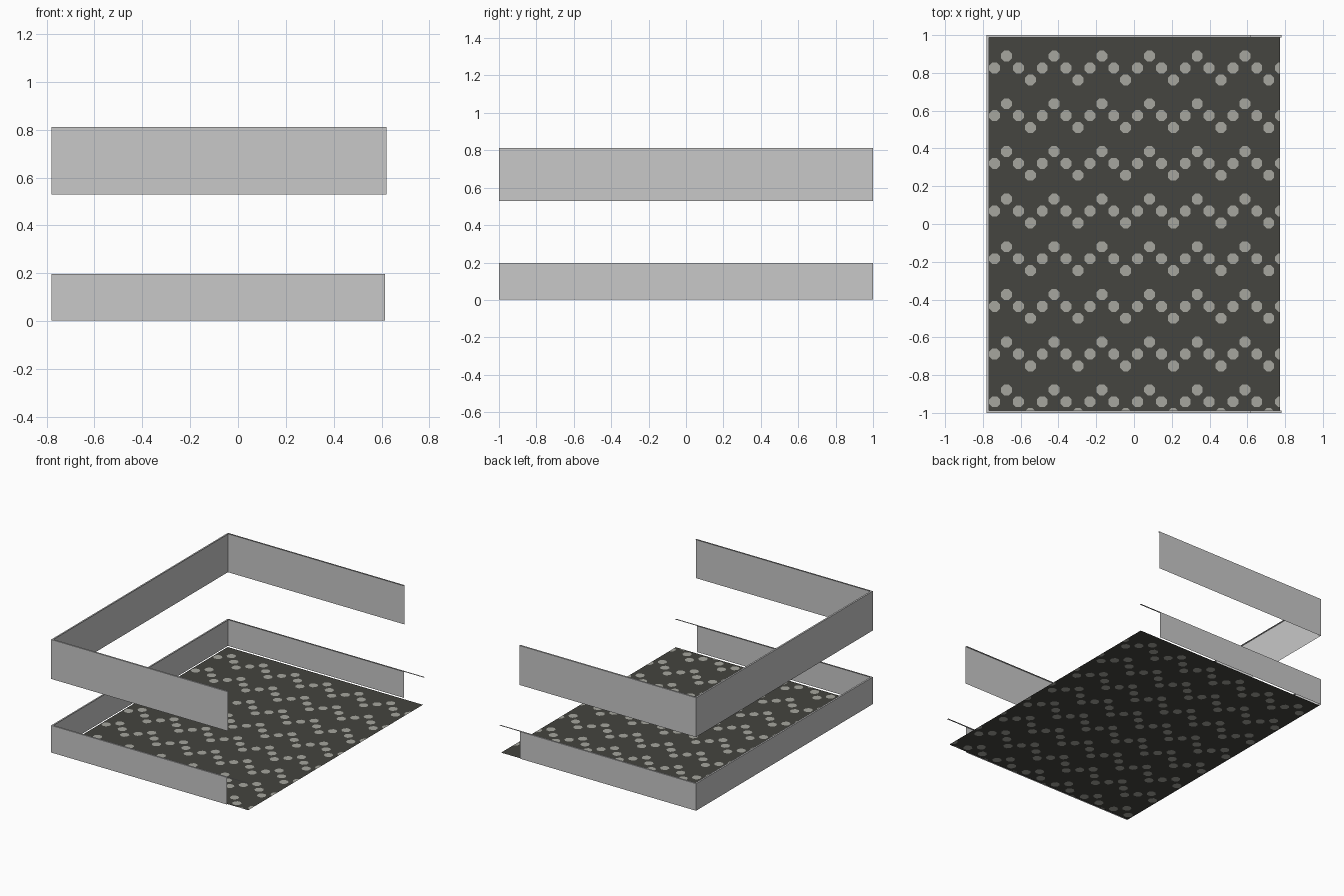
import bpy, bmesh, math
from mathutils import Vector

if "Cube" in bpy.data.objects:
    bpy.data.objects.remove(bpy.data.objects["Cube"])


def material(name, rgb):
    m = bpy.data.materials.new(name)
    m.diffuse_color = (*rgb, 1)
    m.use_nodes = True
    m.node_tree.nodes["Principled BSDF"].inputs["Base Color"].default_value = m.diffuse_color
    return m


GREY = material("wall grey", (0.58, 0.58, 0.58))
DARK = material("floor dark", (0.058, 0.058, 0.050))
DOT = material("dot light grey", (0.38, 0.38, 0.345))


def finish(name, bm, mats):
    bmesh.ops.remove_doubles(bm, verts=bm.verts, dist=0.0002)
    me = bpy.data.meshes.new(name)
    bm.to_mesh(me)
    bm.free()
    for m in mats:
        me.materials.append(m)
    ob = bpy.data.objects.new(name, me)
    bpy.context.collection.objects.link(ob)
    return ob


def face(bm, pts, mat=0):
    f = bm.faces.new([bm.verts.new(p) for p in pts])
    f.material_index = mat


X, Y, T = 0.78, 1.0, 0.012


def wall_band(name, z0, z1, x_end, cap_end):
    """Three thin wall sheets, open to the right, with a narrow inward top ledge."""
    bm = bmesh.new()
    path = [(x_end, Y), (-X, Y), (-X, -Y), (x_end, -Y)]
    for a, b in zip(path, path[1:]):
        face(bm, [(*a, z0), (*b, z0), (*b, z1), (*a, z1)])
    outer = [(cap_end, Y), (-X, Y), (-X, -Y), (cap_end, -Y)]
    inner = [(cap_end, Y - T), (-X + T, Y - T), (-X + T, -Y + T), (cap_end, -Y + T)]
    for i in range(3):
        face(bm, [(*outer[i], z1), (*outer[i + 1], z1),
                  (*inner[i + 1], z1), (*inner[i], z1)])
    return finish(name, bm, [GREY])


wall_band("lower_wall", 0.003, 0.197, 0.615, X)
wall_band("upper_wall", 0.53, 0.812, 0.62, 0.62)

# Floor sheet: small square cells, those on the zigzag hold an octagonal dot
S, R = 0.0631, 0.0312
H = S / 2
bm = bmesh.new()
for k in range(-2, 25):
    for m in range(-2, 31):
        c = Vector((-0.675 + S * k, 0.889 - S * m, 0))
        corner = [c + Vector((sx * H, sy * H, 0))
                  for sx, sy in ((1, 1), (-1, 1), (-1, -1), (1, -1))]
        if m % 4 != (0, 1, 2, 1)[k % 4]:
            face(bm, corner)
            continue
        ring = [c + Vector((R * math.cos(a), R * math.sin(a), 0))
                for a in (math.radians(22.5 + 45 * i) for i in range(8))]
        face(bm, ring, 1)
        for i in range(4):
            p, q, r = ring[2 * i], ring[2 * i + 1], ring[(2 * i + 2) % 8]
            face(bm, [corner[i], q, p])
            face(bm, [corner[i], corner[(i + 1) % 4], r, q])
# Trim to the floor outline
for co, no in (((-0.774, 0, 0), (-1, 0, 0)), ((0.772, 0, 0), (1, 0, 0)),
               ((0, -0.987, 0), (0, -1, 0)), ((0, 0.989, 0), (0, 1, 0))):
    bmesh.ops.bisect_plane(bm, geom=bm.verts[:] + bm.edges[:] + bm.faces[:],
                           plane_co=co, plane_no=no, clear_outer=True)
floor = finish("dotted_floor", bm, [DARK, DOT])
